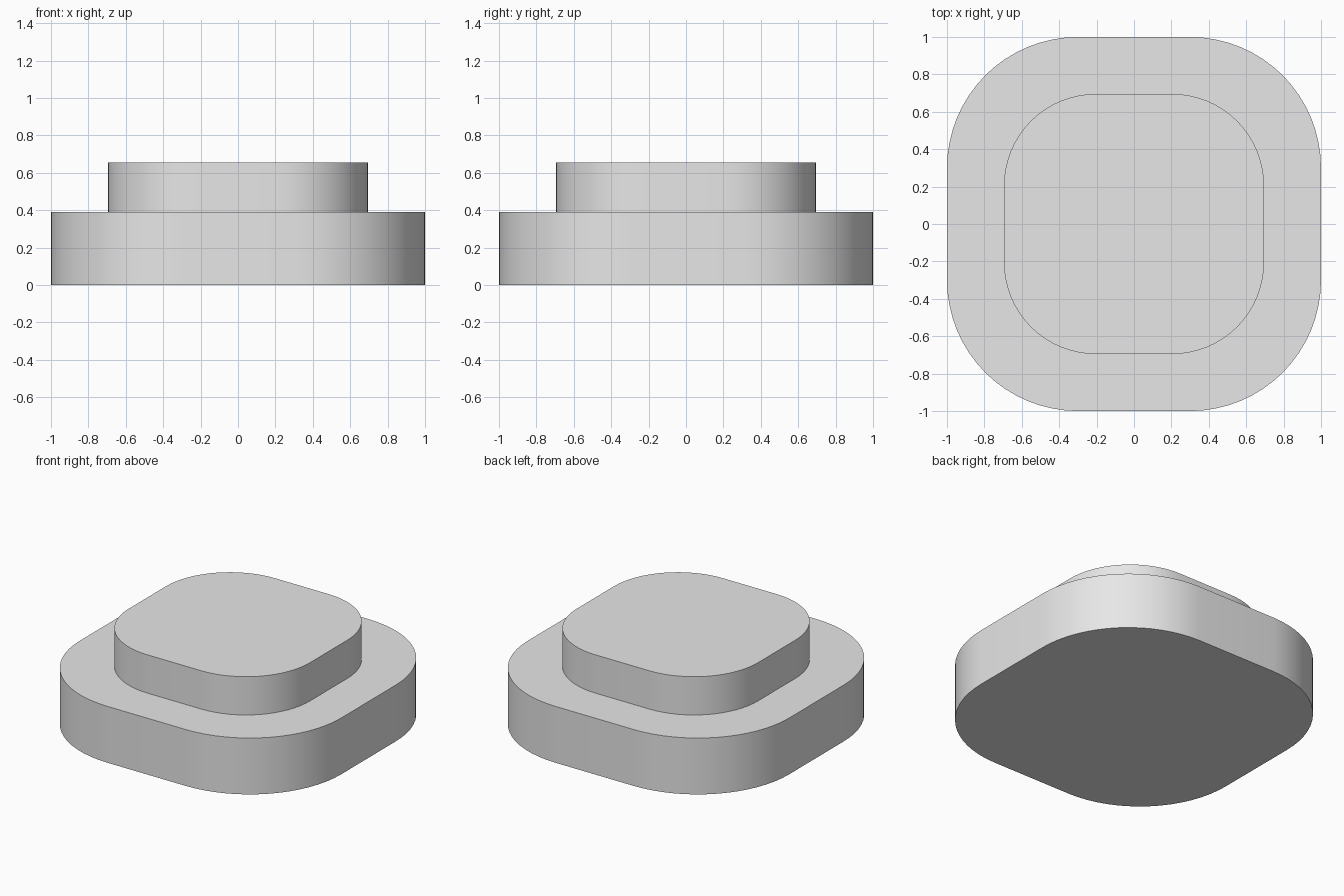
import bpy
import bmesh
from math import cos, sin, pi, radians

cube = bpy.data.objects.get("Cube")
if cube:
    bpy.data.objects.remove(cube, do_unlink=True)

# Single grey material
grey = bpy.data.materials.new("light_grey")
grey.use_nodes = True
grey.diffuse_color = (0.8, 0.8, 0.8, 1)
grey.node_tree.nodes["Principled BSDF"].inputs["Base Color"].default_value = grey.diffuse_color


def rounded_slab(name, half, radius, bottom, top, segments=16):
    """Square slab with rounded vertical corners, smooth sides and crisp rims."""
    bm = bmesh.new()
    outline = []
    for corner, (sx, sy) in enumerate([(1, 1), (-1, 1), (-1, -1), (1, -1)]):
        for step in range(segments + 1):
            angle = (corner + step / segments) * pi / 2
            x = sx * (half - radius) + radius * cos(angle)
            y = sy * (half - radius) + radius * sin(angle)
            outline.append(bm.verts.new((x, y, bottom)))
    base = bm.faces.new(outline)
    lift = bmesh.ops.extrude_face_region(bm, geom=[base], use_keep_orig=True)
    raised = [g for g in lift["geom"] if isinstance(g, bmesh.types.BMVert)]
    bmesh.ops.translate(bm, verts=raised, vec=(0, 0, top - bottom))
    bmesh.ops.recalc_face_normals(bm, faces=bm.faces)
    mesh = bpy.data.meshes.new(name)
    bm.to_mesh(mesh)
    bm.free()
    mesh.materials.append(grey)
    obj = bpy.data.objects.new(name, mesh)
    bpy.context.collection.objects.link(obj)
    bpy.ops.object.select_all(action='DESELECT')
    obj.select_set(True)
    bpy.context.view_layer.objects.active = obj
    bpy.ops.object.shade_smooth_by_angle(angle=radians(30))
    return obj


# Wide base with a smaller tier on top
rounded_slab("base", 1.0, 0.7, 0.0, 0.39)
rounded_slab("upper_tier", 0.695, 0.49, 0.39, 0.655)
